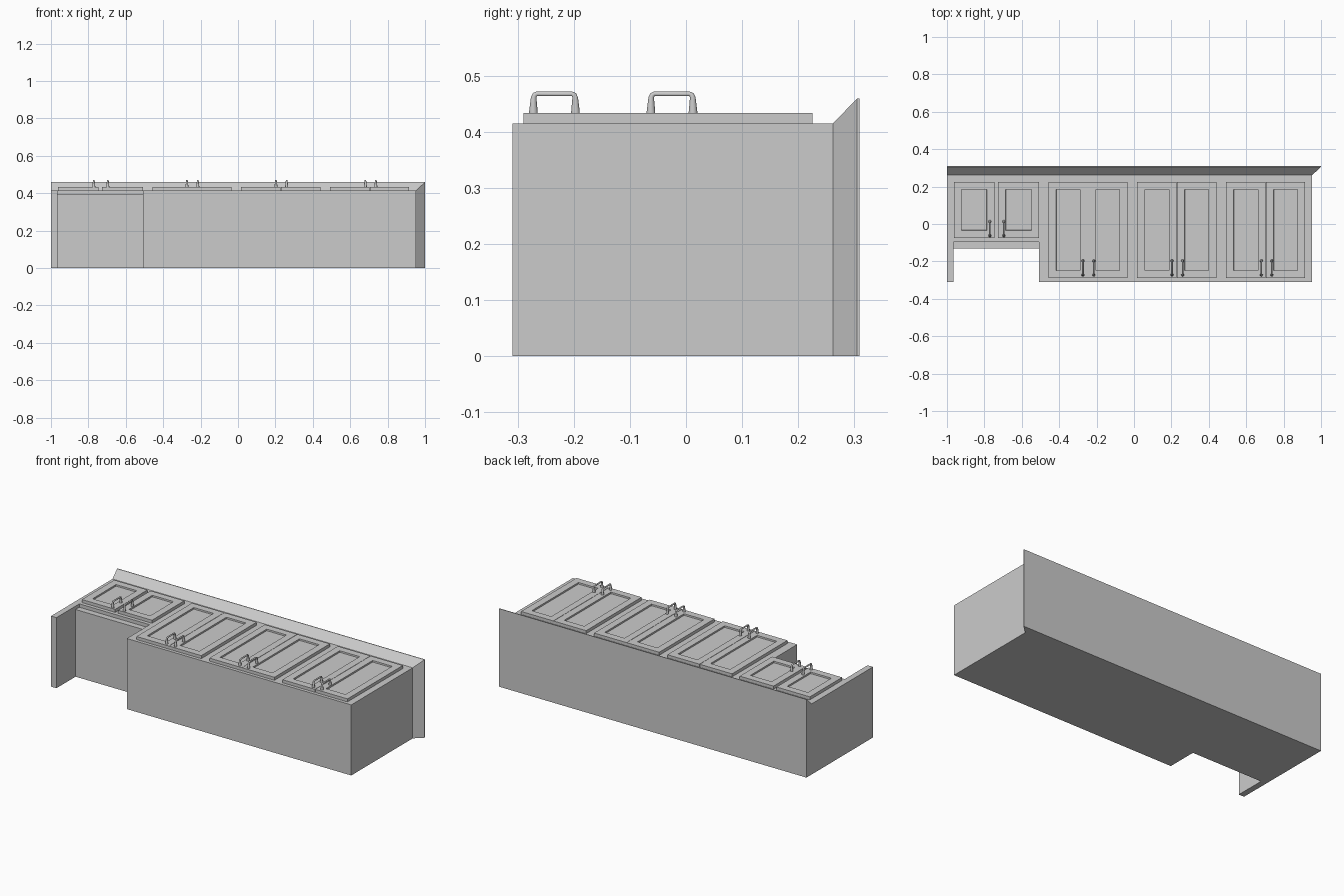
import bpy, bmesh, math
from mathutils import Vector

if "Cube" in bpy.data.objects:
    bpy.data.objects.remove(bpy.data.objects["Cube"])

FACE = 0.415           # cabinet front surface (the unit lies on its back)
FRONT, REAR = -0.309, 0.262


def finish(name, bm):
    bmesh.ops.recalc_face_normals(bm, faces=bm.faces)
    me = bpy.data.meshes.new(name)
    bm.to_mesh(me)
    bm.free()
    ob = bpy.data.objects.new(name, me)
    bpy.context.collection.objects.link(ob)
    return ob


def loft(name, rings):
    """Closed solid through a list of rings with equal point counts."""
    bm = bmesh.new()
    vs = [[bm.verts.new(p) for p in r] for r in rings]
    n = len(rings[0])
    for a, b in zip(vs, vs[1:]):
        for i in range(n):
            j = (i + 1) % n
            bm.faces.new((a[i], a[j], b[j], b[i]))
    bm.faces.new(vs[0])
    bm.faces.new(vs[-1])
    return finish(name, bm)


def prism(name, outline, z0, z1):
    return loft(name, [[(x, y, z) for x, y in outline] for z in (z0, z1)])


def door(name, x0, x1, y0, y1):
    """Slab door with a recessed centre panel."""
    bm = bmesh.new()
    bmesh.ops.create_cube(bm, size=1)
    for v in bm.verts:
        v.co = ((x0 + x1) / 2 + v.co.x * (x1 - x0),
                (y0 + y1) / 2 + v.co.y * (y1 - y0),
                FACE + 0.009 + v.co.z * 0.018)
    bm.normal_update()
    top = max(bm.faces, key=lambda f: f.calc_center_median().z)
    bmesh.ops.inset_individual(bm, faces=[top], thickness=0.058)
    bmesh.ops.inset_individual(bm, faces=[top], thickness=0.001, depth=-0.009)
    return finish(name, bm)


def handle(name, x, yc):
    """Round bar pull: flared feet, mitred corners."""
    path = [(-0.0375, 0.432, 0.008), (-0.0375, 0.436, 0.008),
            (-0.0370, 0.461, 0.0052), (-0.0350, 0.4655, 0.0050),
            (-0.0310, 0.4675, 0.0045)]
    path += [(-y, z, r) for y, z, r in reversed(path)]
    rings = []
    for i, (y, z, r) in enumerate(path):
        a = path[max(i - 1, 0)]
        b = path[min(i + 1, len(path) - 1)]
        t = Vector((0, b[0] - a[0], b[1] - a[1])).normalized()
        if i in (0, 1):
            t = Vector((0, 0, 1))
        if i >= len(path) - 2:
            t = Vector((0, 0, -1))
        side = Vector((1, 0, 0))
        up = t.cross(side)
        rings.append([Vector((x, yc + y, z)) + r * (side * math.cos(k * math.pi / 5)
                      + up * math.sin(k * math.pi / 5)) for k in range(10)])
    ob = loft(name, rings)
    for p in ob.data.polygons:
        p.use_smooth = len(p.vertices) == 4
    return ob


# Main carcass with the notch below the short cabinet
prism("cabinet_body", [(-1, FRONT), (-0.965, FRONT), (-0.965, -0.096), (-0.507, -0.096),
                       (-0.507, FRONT), (0.953, FRONT), (0.953, REAR), (-1, REAR)], 0, FACE)

# Slightly recessed rail under the short cabinet
prism("lower_rail", [(-0.965, -0.131), (-0.507, -0.131),
                     (-0.507, -0.096), (-0.965, -0.096)], 0, 0.395)

# Crown moulding flaring out to the front and the right end
loft("crown_moulding", [[(-1, y, 0), (x, y, 0), (x, y, z), (-1, y, z)]
                        for y, x, z in ((REAR, 0.953, FACE), (0.305, 1, 0.459),
                                        (0.309, 1, 0.459))])

# Door pairs: left edge, inner edges, right edge, bottom, handle x pair, handle centre y
pairs = [(-0.963, -0.746, -0.727, -0.507, -0.075, (-0.771, -0.696), -0.025),
         (-0.457, -0.247, -0.245, -0.036, -0.290, (-0.273, -0.215), -0.2345),
         (0.017, 0.228, 0.230, 0.440, -0.290, (0.203, 0.260), -0.2345),
         (0.492, 0.704, 0.706, 0.915, -0.290, (0.681, 0.737), -0.2345)]
for i, (a, b, c, d, bottom, hx, hy) in enumerate(pairs, 1):
    door(f"door_left_{i}", a, b, bottom, 0.225)
    door(f"door_right_{i}", c, d, bottom, 0.225)
    for side, x in zip(("left", "right"), hx):
        handle(f"handle_{side}_{i}", x, hy)
